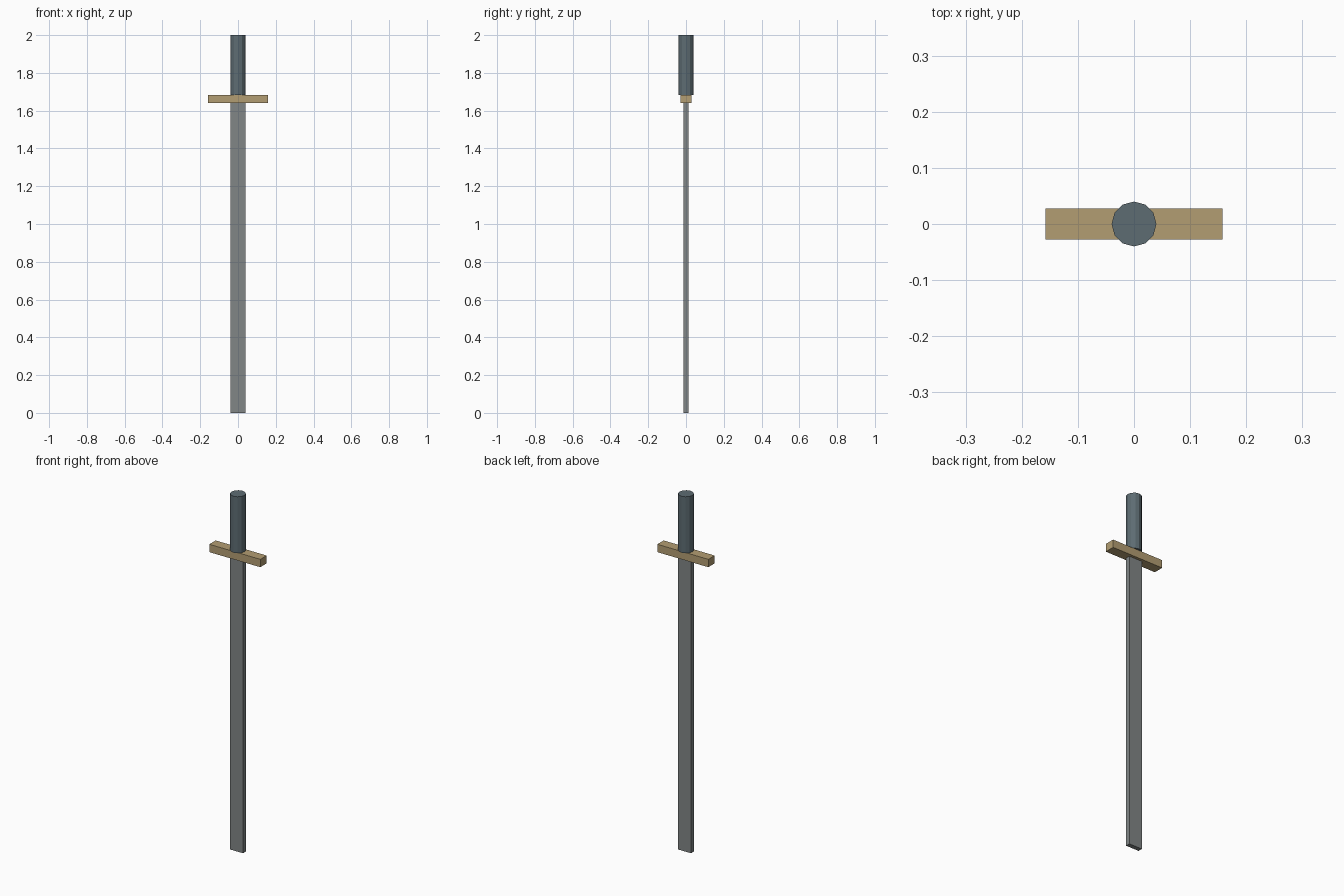
import bpy

if "Cube" in bpy.data.objects:
    bpy.data.objects.remove(bpy.data.objects["Cube"])


def paint(obj, name, color):
    mat = bpy.data.materials.new(name)
    mat.diffuse_color = (*color, 1)
    mat.use_nodes = True
    mat.node_tree.nodes["Principled BSDF"].inputs["Base Color"].default_value = mat.diffuse_color
    obj.data.materials.append(mat)


def box(name, width, depth, z0, z1):
    bpy.ops.mesh.primitive_cube_add(size=1, location=(0, 0, (z0 + z1) / 2))
    obj = bpy.context.object
    obj.name = name
    obj.scale = (width, depth, z1 - z0)
    bpy.ops.object.transform_apply(location=False, rotation=False, scale=True)
    return obj


BLADE_TOP, GUARD_TOP, TOTAL = 1.64, 1.684, 2.0

# Flat square-ended blade
blade = box("blade", 0.08, 0.025, 0, BLADE_TOP)
paint(blade, "steel", (0.22, 0.24, 0.24))

# Cross guard
guard = box("cross_guard", 0.316, 0.056, BLADE_TOP, GUARD_TOP)
paint(guard, "brass", (0.45, 0.34, 0.17))

# Faceted round grip
bpy.ops.mesh.primitive_cylinder_add(
    vertices=12, radius=0.04, depth=TOTAL - GUARD_TOP,
    location=(0, 0, (TOTAL + GUARD_TOP) / 2))
grip = bpy.context.object
grip.name = "grip"
paint(grip, "dark_wrap", (0.11, 0.15, 0.17))
